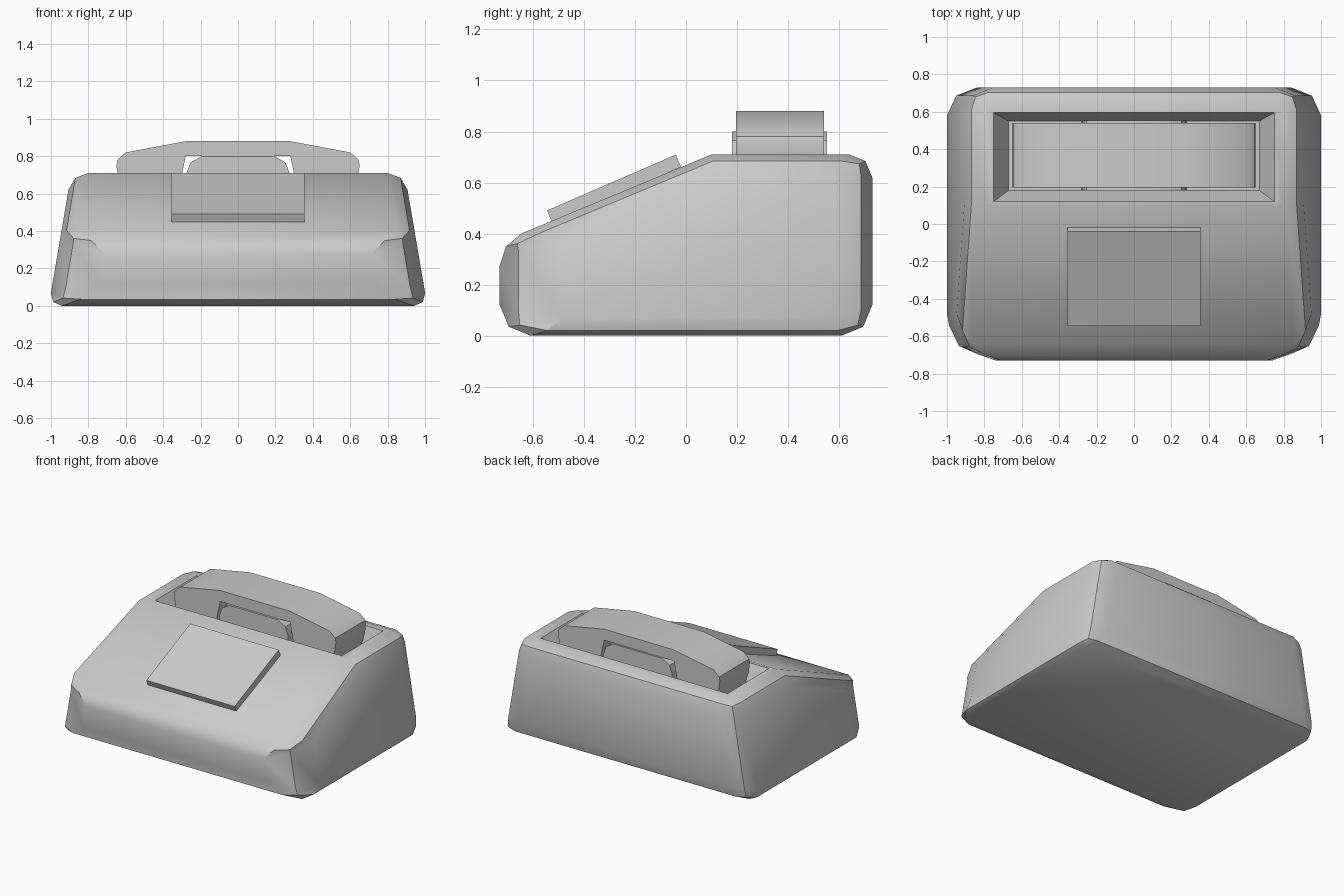
import bpy, bmesh, math
from mathutils import Matrix

if "Cube" in bpy.data.objects:
    bpy.data.objects.remove(bpy.data.objects["Cube"])


def make_object(name, bm):
    bmesh.ops.recalc_face_normals(bm, faces=bm.faces[:])
    mesh = bpy.data.meshes.new(name)
    bm.to_mesh(mesh)
    bm.free()
    ob = bpy.data.objects.new(name, mesh)
    bpy.context.collection.objects.link(ob)
    return ob


def loft(bm, loop_a, loop_b):
    """Closed solid between two matching loops."""
    a = [bm.verts.new(p) for p in loop_a]
    b = [bm.verts.new(p) for p in loop_b]
    bm.faces.new(a)
    bm.faces.new(b)
    n = len(a)
    for i in range(n):
        j = (i + 1) % n
        bm.faces.new((a[i], a[j], b[j], b[i]))


def mirrored_prism(name, half, y0, y1):
    """Right half of a front outline, mirrored in x and extruded along y."""
    outline = half + [(-x, z) for x, z in reversed(half)]
    bm = bmesh.new()
    loft(bm, [(x, y0, z) for x, z in outline], [(x, y1, z) for x, z in outline])
    return make_object(name, bm)


def activate(ob):
    bpy.ops.object.select_all(action='DESELECT')
    ob.select_set(True)
    bpy.context.view_layer.objects.active = ob


def smooth(ob, angle=35):
    activate(ob)
    bpy.ops.object.shade_smooth_by_angle(angle=math.radians(angle))


# Wedge-shaped body: side profile, sides leaning inwards
side = [(-0.73, 0), (-0.73, 0.365), (0.1, 0.71), (0.73, 0.71), (0.73, 0)]
bm = bmesh.new()
loft(bm, *[[(s * (1.012 - 0.17 * z), y, z) for y, z in side] for s in (-1, 1)])
weight = bm.edges.layers.float.new("bevel_weight_edge")
for e in bm.edges:
    p, q = (v.co for v in e.verts)
    mid, d = (p + q) / 2, q - p
    if abs(d.x) > 0.5:                       # edges running across
        if abs(mid.y - 0.1) < 0.01:
            w = 0.0
        else:
            w = 0.12 if mid.z < 0.01 else 0.09
    elif abs(d.y) < 0.01:                    # upright corners
        w = 0.25 if mid.y < 0 else 0.15
    else:                                    # edges along the sides
        w = 0.07 if mid.z < 0.01 else 0.09
    e[weight] = w
body = make_object("body", bm)
bevel = body.modifiers.new("round_edges", 'BEVEL')
bevel.limit_method = 'WEIGHT'
bevel.width = 1.0
bevel.segments = 2
bevel.use_clamp_overlap = False

# Sloped-wall recess in the top for the handset
top, floor = 0.71, 0.58


def ring(x, y0, y1, z):
    return [(-x, y0, z), (x, y0, z), (x, y1, z), (-x, y1, z)]


bm = bmesh.new()
k = 0.05 / (top - floor)                     # extend walls above the top
loft(bm, ring(0.67, 0.18, 0.55, floor),
     ring(0.75 + 0.08 * k, 0.12 - 0.06 * k, 0.595 + 0.045 * k, top + 0.05))
cutter = make_object("recess_cutter", bm)
cutter.hide_render = True
cut = body.modifiers.new("recess", 'BOOLEAN')
cut.operation = 'DIFFERENCE'
cut.solver = 'EXACT'
cut.object = cutter
activate(body)
for m in list(body.modifiers):
    bpy.ops.object.modifier_apply(modifier=m.name)
bpy.data.objects.remove(cutter)
smooth(body)

# Raised cradle under the handset
cradle = mirrored_prism("cradle", [
    (0.28, floor - 0.01), (0.275, 0.71), (0.255, 0.765), (0.195, 0.80)], 0.18, 0.553)
smooth(cradle)

# Handset: arched grip with two end blocks resting in the recess
handset = mirrored_prism("handset", [
    (0.28, 0.80), (0.325, floor + 0.005), (0.61, floor + 0.005), (0.64, 0.68),
    (0.65, 0.75), (0.645, 0.78), (0.60, 0.82), (0.28, 0.88)], 0.195, 0.54)
smooth(handset)

# Dial plate lying on the front slope
bm = bmesh.new()
bmesh.ops.create_cube(bm, size=1.0)
slope = math.atan2(0.345, 0.83)
bmesh.ops.transform(bm, verts=bm.verts[:], matrix=(
    Matrix.Translation((0, -0.282, 0.576)) @ Matrix.Rotation(slope + 0.015, 4, 'X')
    @ Matrix.Diagonal((0.71, 0.55, 0.052, 1))))
plate = make_object("dial_plate", bm)
smooth(plate)
